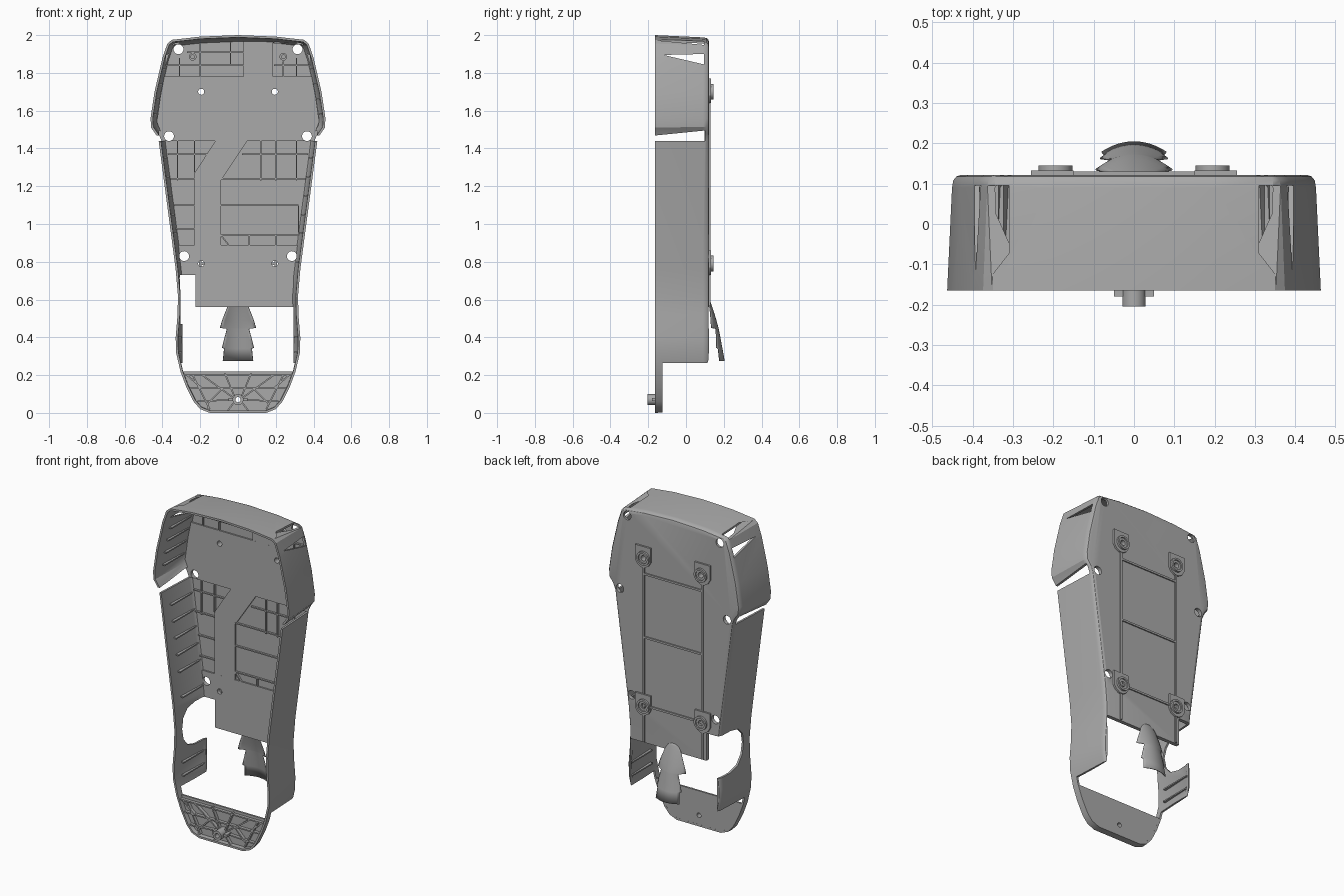
import bpy, bmesh, math
from mathutils import Vector

if "Cube" in bpy.data.objects:
    bpy.data.objects.remove(bpy.data.objects["Cube"])

grey = bpy.data.materials.new("mid_grey")
grey.diffuse_color = (0.40, 0.40, 0.40, 1)
grey.use_nodes = True
grey.node_tree.nodes["Principled BSDF"].inputs["Base Color"].default_value = grey.diffuse_color

# Right half of the case outline (x, z), bottom to top
HALF = [(0, 0), (.15, 0), (.20, .02), (.235, .06), (.275, .14), (.305, .22), (.328, .32),
        (.33, .40), (.32, .52), (.318, .62), (.33, .76), (.42, 1.44), (.432, 1.47),
        (.46, 1.51), (.463, 1.56), (.442, 1.70), (.40, 1.88), (.374, 1.955),
        (.35, 1.975), (.2, 1.992), (0, 2.0)]
OUTLINE = HALF + [(-x, z) for x, z in HALF[-2:0:-1]]


def inset(pts, d):
    """Move a counter-clockwise outline inwards by d."""
    out, n = [], len(pts)
    for i in range(n):
        a, b, c = (Vector(pts[k % n]) for k in (i - 1, i, i + 1))
        e, f = (b - a).normalized(), (c - b).normalized()
        n1, n2 = Vector((-e.y, e.x)), Vector((-f.y, f.x))
        out.append(tuple(b + (n1 + n2) * (d / (1 + n1.dot(n2)))))
    return out


def wall_x(z):
    """Half width of the case at height z."""
    for (x0, z0), (x1, z1) in zip(HALF, HALF[1:]):
        if z0 <= z <= z1 and z1 > z0:
            return x0 + (x1 - x0) * (z - z0) / (z1 - z0)


def finish(name, bm):
    bmesh.ops.recalc_face_normals(bm, faces=bm.faces)
    me = bpy.data.meshes.new(name)
    bm.to_mesh(me)
    bm.free()
    me.materials.append(grey)
    ob = bpy.data.objects.new(name, me)
    bpy.context.collection.objects.link(ob)
    return ob


def loft(bm, rings):
    rows = [[bm.verts.new(p) for p in r] for r in rings]
    n = len(rows[0])
    for a, b in zip(rows, rows[1:]):
        for i in range(n):
            bm.faces.new((a[i], a[(i + 1) % n], b[(i + 1) % n], b[i]))
    bm.faces.new(rows[0])
    bm.faces.new(rows[-1])


def prisms(name, shapes, lo, hi, axis='y'):
    """Extrude (x, z) shapes along y, or (y, z) shapes along x."""
    bm = bmesh.new()
    for pts in shapes:
        loft(bm, [[(p, h, q) if axis == 'y' else (h, p, q) for p, q in pts] for h in (lo, hi)])
    return finish(name, bm)


def rect(x0, z0, x1, z1):
    return [(x0, z0), (x1, z0), (x1, z1), (x0, z1)]


def circle(x, z, r, n=24):
    return [(x + r * math.cos(2 * math.pi * i / n), z + r * math.sin(2 * math.pi * i / n))
            for i in range(n)]


def bar(x0, z0, x1, z1, t=.007):
    a, b = Vector((x0, z0)), Vector((x1, z1))
    d = (b - a).normalized() * t / 2
    s = Vector((-d.y, d.x))
    return [tuple(p) for p in (a - s, b - s, b + s, a + s)]


def cut(ob, cutter):
    m = ob.modifiers.new("cut", 'BOOLEAN')
    m.operation, m.solver, m.object = 'DIFFERENCE', 'EXACT', cutter
    bpy.context.view_layer.objects.active = ob
    bpy.ops.object.modifier_apply(modifier=m.name)
    bpy.data.objects.remove(cutter)


def drill(ob, holes):
    cut(ob, prisms("drill", [circle(*h) for h in holes], -.4, .4))


# Case shell: a tray open to the front
bm = bmesh.new()
RINGS = [(.108, .034), (.09, .024), (-.165, .012), (-.165, 0), (.09, .012),
         (.108, .015), (.118, .023), (.122, .036)]
loft(bm, [[(x, y, z) for x, z in inset(OUTLINE, d)] for y, d in RINGS])
shell = finish("case_shell", bm)

# Openings: lower back, bottom tab, side slot, side gaps and corner slits
cut(shell, prisms("cutter", [rect(-.295, .2, .295, .56)], 0, .4))
cut(shell, prisms("cutter", [rect(-.6, -.2, .6, .265)], -.125, .4))
slot = [(.3, .47), (.02, .47), (-.05, .49), (-.095, .54), (-.11, .61), (-.095, .67),
        (-.05, .715), (.02, .73), (.3, .73)]
cut(shell, prisms("cutter", [slot], -.6, -.225, 'x'))
for s in (-1, 1):
    for x0, pts in ((.34, [(-.3, 1.44), (.1, 1.44), (.1, 1.495), (-.3, 1.455)]),
                    (.30, [(-.12, 1.895), (.095, 1.845), (.095, 1.9)]),
                    (.31, [(-.15, 1.972), (.095, 1.948), (.095, 1.982)])):
        lo, hi = sorted((s * x0, s * .6))
        cut(shell, prisms("cutter", [pts], lo, hi, 'x'))

# Screw holes and the small mounting holes
SCREWS = [(s * x, z, .026) for s in (-1, 1) for x, z in ((.315, 1.925), (.365, 1.465), (.285, .83))]
MOUNTS = [(s * .195, z, .016) for s in (-1, 1) for z in (1.70, .79)]
drill(shell, SCREWS + MOUNTS)

# Smooth raised panels inside the back
upper = prisms("upper_inner_panel", [[(-.39, 1.44), (.39, 1.44), (.43, 1.54), (.41, 1.68),
               (.39, 1.78), (-.39, 1.78), (-.41, 1.68), (-.43, 1.54)]], .099, .110)
drill(upper, SCREWS + MOUNTS)
lower = prisms("lower_inner_panel", [[(-.225, .56), (.29, .56), (.295, .73), (.315, .89),
               (-.315, .89), (-.30, .731), (-.225, .731)]], .099, .110)
drill(lower, SCREWS + MOUNTS)
prisms("cable_channel", [[(-.23, .89), (-.09, .89), (-.09, 1.23), (.05, 1.44),
       (-.12, 1.44), (-.23, 1.27)]], .0992, .110)
prisms("top_inner_panel", [rect(.03, 1.78, .185, 1.965)], .0992, .110)

# Stiffening ribs inside the back
segs = [(-.31, 1.78, -.31, 1.88), (-.2, 1.78, -.2, 1.96), (.31, 1.78, .31, 1.88),
        (.24, 1.78, .24, 1.86), (-.38, 1.84, .03, 1.84), (.19, 1.84, .38, 1.84),
        (-.27, 1.91, .03, 1.91), (-.04, 1.84, -.04, 1.96), (.19, 1.96, .27, 1.96),
        (-.32, 1.23, -.32, 1.44), (-.23, 1.27, -.23, 1.44), (.12, 1.23, .12, 1.44),
        (.2, 1.23, .2, 1.44), (.31, 1.23, .31, 1.44), (-.36, 1.24, -.23, 1.24),
        (-.37, 1.37, -.16, 1.37), (.02, 1.37, .37, 1.37), (-.09, 1.24, .36, 1.24),
        (-.33, .975, -.23, .975), (-.09, .94, .32, .94), (-.09, 1.1, .32, 1.1),
        (.32, .94, .32, 1.1), (.06, .89, .06, .94), (.2, .89, .2, .94),
        (-.09, .94, -.05, .89), (-.23, 1.1, -.34, 1.1)]
prisms("back_ribs", [bar(*s) for s in segs], .096, .110)

# Small posts near the top
posts = prisms("top_posts", [circle(s * .24, 1.885, .02) for s in (-1, 1)], .094, .110)
cut(posts, prisms("cutter", [circle(s * .24, 1.885, .01) for s in (-1, 1)], .05, .105))

# Short ribs on the inside of the side walls
ribs = []
for s in (-1, 1):
    for z in (.32, .40, .80, .95, 1.05, 1.15, 1.25, 1.35, 1.58, 1.66, 1.74, 1.82):
        a, b = sorted((s * (wall_x(z) - .032), s * (wall_x(z) - .015)))
        ribs.append(rect(a, z - .004, b, z + .004))
prisms("side_wall_ribs", ribs, -.10, .10)

# Bottom tab plate with its radiating ribs
low = [p for p in inset(HALF, .004) if p[1] < .2][1:]
low = [(.0, .004)] + low + [(.30, .22)]
tab = prisms("bottom_tab_plate", [low + [(-x, z) for x, z in low[:0:-1]]], -.137, -.1255)
drill(tab, [(0, .07, .014)])
segs = [(-.29, .2, .29, .2), (-.26, .13, .26, .13), (-.16, .01, -.16, .05)]
for s in (-1, 1):
    segs += [(s * .02, .09, s * .07, .21), (s * .025, .08, s * .19, .2), (s * .03, .07, s * .22, .06),
             (s * .025, .05, s * .06, .005), (s * .15, .02, s * .24, .2), (s * .08, .13, s * .16, .05),
             (s * .19, .13, s * .27, .2)]
prisms("bottom_tab_ribs", [bar(*s, .008) for s in segs], -.156, -.135)

# Bottom screw post with side flanges
post = prisms("bottom_post", [circle(0, .07, .029)], -.205, -.13)
drill(post, [(0, .07, .014)])
prisms("bottom_post_flanges", [rect(s * .038 - .012, .062, s * .038 + .012, .078)
                               for s in (-1, 1)], -.18, -.13)

# Mounting pads on the back, each with a raised ring
for s in (-1, 1):
    for z in (1.70, .79):
        pts = [(.15, z + .07), (.15, z - .02), (.165, z - .045), (.19, z - .06),
               (.215, z - .06), (.24, z - .045), (.255, z - .02), (.255, z + .07)]
        pad = prisms("mounting_pad", [[(s * x, q) for x, q in pts]], .115, .133)
        ring = prisms("mounting_ring", [circle(s * .195, z, .042)], .12, .145)
        cut(ring, prisms("cutter", [circle(s * .195, z, .03)], .137, .3))
        drill(pad, MOUNTS)
        drill(ring, MOUNTS)

# Thin raised lines linking the pads
lines = [(s * .2, .565, s * .2, 1.64) for s in (-1, 1)] + [(-.2, z, .2, z) for z in (1.60, 1.21, .79)]
prisms("back_lines", [bar(*s, .012) for s in lines], .118, .1295)

# Curved stepped tongue below the back plate: (z, half width, ridge y)
ROWS = [(.612, .012, .118), (.595, .035, .125), (.57, .052, .134), (.53, .068, .147),
        (.49, .083, .159), (.45, .095, .170), (.445, .058, .171), (.40, .070, .180),
        (.345, .084, .190), (.34, .073, .191), (.275, .08, .203)]
bm = bmesh.new()
grid = []
for z, w, y in ROWS:
    xs = [w * (i / 6 - 1) for i in range(13)]
    grid.append([bm.verts.new((x, y - 4 * x * x, z)) for x in xs])
for a, b in zip(grid, grid[1:]):
    for i in range(12):
        bm.faces.new((a[i], a[i + 1], b[i + 1], b[i]))
tongue = finish("clip_tongue", bm)
m = tongue.modifiers.new("thickness", 'SOLIDIFY')
m.thickness, m.offset = .004, 0

# Smooth shading with sharp edges kept
for ob in bpy.context.scene.objects:
    ob.select_set(True)
bpy.context.view_layer.objects.active = shell
bpy.ops.object.shade_smooth_by_angle(angle=math.radians(30))
